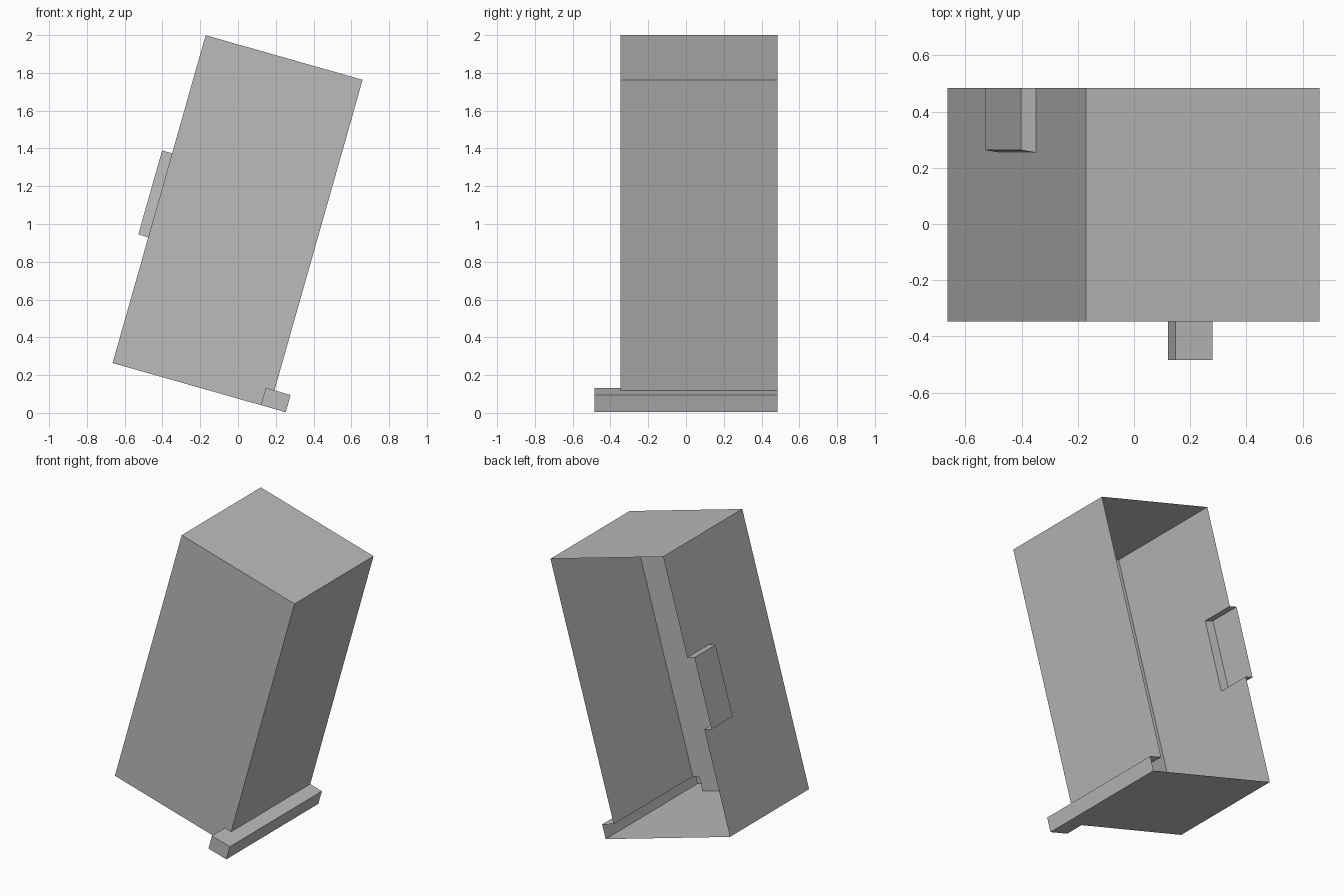
import bpy
import bmesh
import math
from mathutils import Matrix, Vector

old = bpy.data.objects.get("Cube")
if old:
    bpy.data.objects.remove(old, do_unlink=True)

grey = bpy.data.materials.new("plain grey")
grey.use_nodes = True
colour = (0.5, 0.5, 0.5, 1.0)
grey.diffuse_color = colour
grey.node_tree.nodes["Principled BSDF"].inputs["Base Color"].default_value = colour

# Upright dimensions, measured from the lower right corner of the housing
WIDTH, HEIGHT = 0.864, 1.804
FRONT, BACK = -0.348, 0.485
SILL_IN, SILL_OUT, SILL_TOP, SILL_FRONT = 0.816, 0.953, 0.095, -0.484
BAY_OUT, BAY_LOW, BAY_HIGH = -0.055, 0.692, 1.154
BAY_END, BAY_END_OUTER = 0.254, 0.263
TILT = Matrix.Translation((-0.664, 0, 0.264)) @ Matrix.Rotation(math.radians(15.85), 4, 'Y')


def shell(name, panels, inside):
    """Thin sheet part from flat panels facing away from an inside point."""
    bm = bmesh.new()
    for corners in panels:
        face = bm.faces.new([bm.verts.new(c) for c in corners])
        face.normal_update()
        if face.normal.dot(face.calc_center_median() - Vector(inside)) < 0:
            face.normal_flip()
    bmesh.ops.remove_doubles(bm, verts=bm.verts, dist=0.0005)
    bm.transform(TILT)
    mesh = bpy.data.meshes.new(name)
    bm.to_mesh(mesh)
    bm.free()
    mesh.materials.append(grey)
    bpy.context.collection.objects.link(bpy.data.objects.new(name, mesh))


def across(x, outline):
    return [(x, y, z) for y, z in outline]


def facing(y, outline):
    return [(x, y, z) for x, z in outline]


def level(z, outline):
    return [(x, y, z) for x, y in outline]


# Open-backed housing, with openings left for the sill and the bay
front_wall = facing(FRONT, [(0, 0), (SILL_IN, 0), (SILL_IN, SILL_TOP),
                            (WIDTH, SILL_TOP), (WIDTH, HEIGHT), (0, HEIGHT)])
roof = level(HEIGHT, [(0, FRONT), (WIDTH, FRONT), (WIDTH, BACK), (0, BACK)])
sill_wall = across(WIDTH, [(FRONT, SILL_TOP), (BACK, SILL_TOP),
                           (BACK, HEIGHT), (FRONT, HEIGHT)])
bay_wall = across(0, [(FRONT, 0), (BACK, 0), (BACK, BAY_LOW), (BAY_END, BAY_LOW),
                      (BAY_END, BAY_HIGH), (BACK, BAY_HIGH), (BACK, HEIGHT),
                      (FRONT, HEIGHT)])
floor = level(0, [(0, BACK), (0, FRONT), (SILL_IN, FRONT), (SILL_IN, SILL_FRONT),
                  (SILL_OUT, SILL_FRONT), (SILL_OUT, BACK)])
shell("housing", [front_wall, roof, sill_wall, bay_wall, floor],
      (WIDTH / 2, 0, HEIGHT / 2))

# Hollow sill wrapped around the lower corner
sill_cap = level(SILL_TOP, [(SILL_IN, SILL_FRONT), (SILL_OUT, SILL_FRONT),
                            (SILL_OUT, BACK), (WIDTH, BACK), (WIDTH, FRONT),
                            (SILL_IN, FRONT)])
sill_nose = facing(SILL_FRONT, [(SILL_IN, 0), (SILL_OUT, 0),
                                (SILL_OUT, SILL_TOP), (SILL_IN, SILL_TOP)])
sill_outer = across(SILL_OUT, [(SILL_FRONT, 0), (BACK, 0),
                               (BACK, SILL_TOP), (SILL_FRONT, SILL_TOP)])
sill_inner = across(SILL_IN, [(SILL_FRONT, 0), (FRONT, 0),
                              (FRONT, SILL_TOP), (SILL_FRONT, SILL_TOP)])
shell("sill", [sill_cap, sill_nose, sill_outer, sill_inner],
      ((SILL_IN + SILL_OUT) / 2, (SILL_FRONT + FRONT) / 2, SILL_TOP / 2))

# Shallow hollow bay on the side wall, open at the back
bay_plan = [(0, BACK), (BAY_OUT, BACK), (BAY_OUT, BAY_END_OUTER), (0, BAY_END)]
bay_outer = across(BAY_OUT, [(BAY_END_OUTER, BAY_LOW), (BACK, BAY_LOW),
                             (BACK, BAY_HIGH), (BAY_END_OUTER, BAY_HIGH)])
bay_end = [(0, BAY_END, BAY_LOW), (BAY_OUT, BAY_END_OUTER, BAY_LOW),
           (BAY_OUT, BAY_END_OUTER, BAY_HIGH), (0, BAY_END, BAY_HIGH)]
shell("side_bay", [level(BAY_LOW, bay_plan), level(BAY_HIGH, bay_plan),
                   bay_outer, bay_end],
      (BAY_OUT / 2, (BAY_END + BACK) / 2, (BAY_LOW + BAY_HIGH) / 2))
